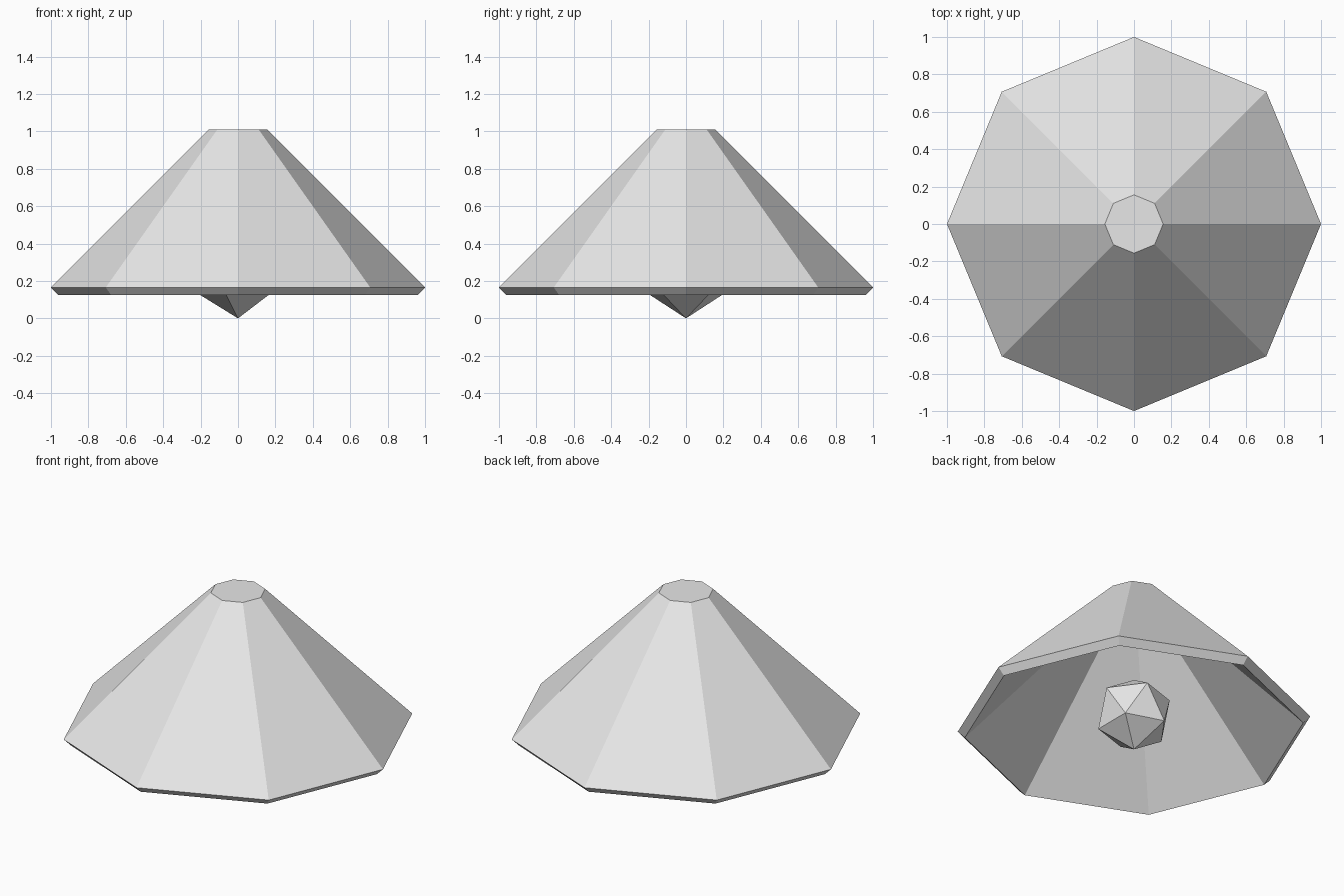
import bpy
import bmesh
from mathutils import Matrix

cube = bpy.data.objects.get("Cube")
if cube:
    bpy.data.objects.remove(cube, do_unlink=True)

RIM_RADIUS, TOP_RADIUS = 1.0, 0.156
RIM_Z, TOP_Z = 0.165, 1.01
BULB_RADIUS = 0.226

grey = bpy.data.materials.new("light_grey")
grey.use_nodes = True
grey.diffuse_color = (0.8, 0.8, 0.8, 1)
grey.node_tree.nodes["Principled BSDF"].inputs["Base Color"].default_value = grey.diffuse_color


def add_object(name, bm):
    mesh = bpy.data.meshes.new(name)
    bmesh.ops.recalc_face_normals(bm, faces=bm.faces)
    bm.to_mesh(mesh)
    bm.free()
    mesh.materials.append(grey)
    obj = bpy.data.objects.new(name, mesh)
    bpy.context.collection.objects.link(obj)
    return obj


# Lamp shade: eight-sided cone, closed on top and open below, with wall thickness
bm = bmesh.new()
rings = []
for radius, z in ((RIM_RADIUS, RIM_Z), (TOP_RADIUS, TOP_Z)):
    ring = bmesh.ops.create_circle(bm, segments=8, radius=radius,
                                   matrix=Matrix.Translation((0, 0, z)))
    rings.append(ring["verts"])
for i in range(8):
    j = (i + 1) % 8
    bm.faces.new((rings[0][i], rings[0][j], rings[1][j], rings[1][i]))
bm.faces.new(rings[1])
bm.normal_update()
shade = add_object("lamp_shade", bm)
# Make sure the wall grows inwards from an outward-facing surface
if max(shade.data.polygons, key=lambda p: p.center.z).normal.z < 0:
    shade.data.flip_normals()
wall = shade.modifiers.new("wall", 'SOLIDIFY')
wall.thickness = 0.057
wall.offset = -1

# Faceted bulb hanging below the rim
bm = bmesh.new()
bmesh.ops.create_icosphere(bm, subdivisions=1, radius=BULB_RADIUS,
                           matrix=Matrix.Translation((0, 0, BULB_RADIUS)))
add_object("bulb", bm)
